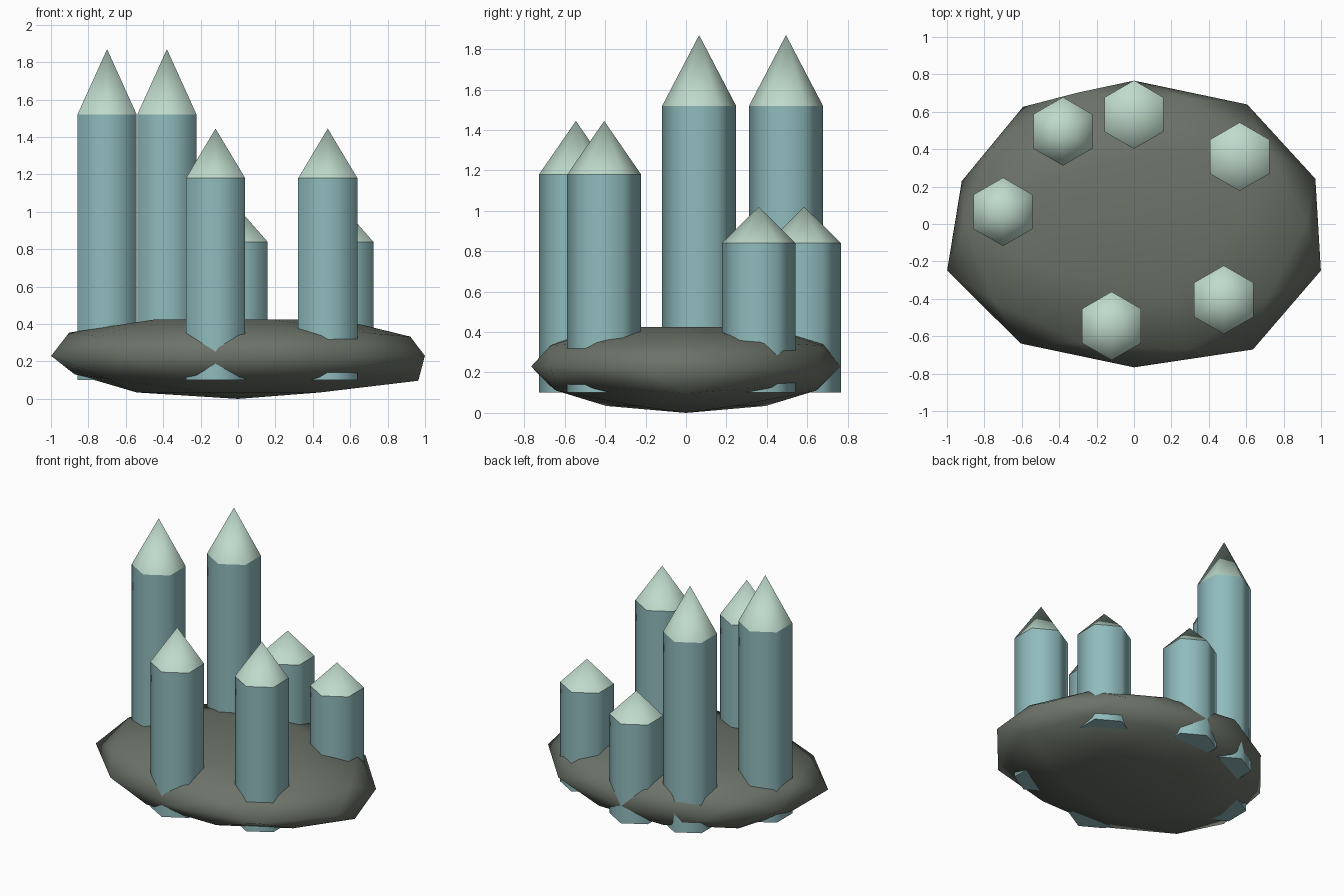
import bpy
import math
from mathutils import Vector

if "Cube" in bpy.data.objects:
    bpy.data.objects.remove(bpy.data.objects["Cube"])


def material(name, rgb):
    m = bpy.data.materials.new(name)
    m.diffuse_color = (*rgb, 1)
    m.use_nodes = True
    m.node_tree.nodes["Principled BSDF"].inputs["Base Color"].default_value = m.diffuse_color
    return m


ROCK = material("rock", (0.15, 0.17, 0.14))
BODY = material("crystal", (0.28, 0.50, 0.51))
TIP = material("crystal_tip", (0.52, 0.70, 0.60))


def finish(name, mat, angle):
    ob = bpy.context.object
    ob.name = name
    ob.data.materials.append(mat)
    bpy.ops.object.shade_smooth_by_angle(angle=math.radians(angle))
    return ob


# Rock base: flattened icosphere with slightly uneven vertices
bpy.ops.mesh.primitive_ico_sphere_add(subdivisions=2, radius=1)
base = finish("rock_base", ROCK, 180)
rim = [0.99, 1.0, 0.97, 0.98, 0.94, 1.02, 1.0, 0.97, 1.05, 1.02]
dents = [((math.cos(math.radians(18 + 36 * i)), math.sin(math.radians(18 + 36 * i)), 0), f)
         for i, f in enumerate(rim)]
dents += [((0, 0, 1), 0.84), ((0.85, 0, -0.53), 1.1), ((-0.89, 0, -0.45), 0.95),
          ((-0.85, 0, 0.53), 1.03), ((-0.26, 0.81, 0.53), 1.1)]
for direction, factor in dents:
    d = Vector(direction)
    v = min(base.data.vertices, key=lambda p: (p.co.normalized() - d.normalized()).length)
    v.co *= factor
for v in base.data.vertices:
    v.co = (v.co.x * 1.03, v.co.y * 0.79, v.co.z * 0.23 + 0.23)

# Hexagonal crystals: x, y, shoulder height, tip height
R, FOOT = 0.183, 0.10
crystals = [(-0.70, 0.065, 1.52, 1.87), (-0.38, 0.495, 1.52, 1.87),
            (-0.12, -0.545, 1.18, 1.445), (0.48, -0.405, 1.18, 1.445),
            (0.0, 0.585, 0.84, 1.02), (0.565, 0.36, 0.84, 1.02)]
for i, (x, y, shoulder, top) in enumerate(crystals, 1):
    bpy.ops.mesh.primitive_cylinder_add(vertices=6, radius=R, depth=shoulder - FOOT,
                                        location=(x, y, (shoulder + FOOT) / 2))
    finish(f"crystal_shaft_{i}", BODY, 65)
    bpy.ops.mesh.primitive_cone_add(vertices=6, radius1=R, radius2=0, depth=top - shoulder,
                                    location=(x, y, (top + shoulder) / 2))
    finish(f"crystal_tip_{i}", TIP, 65)
